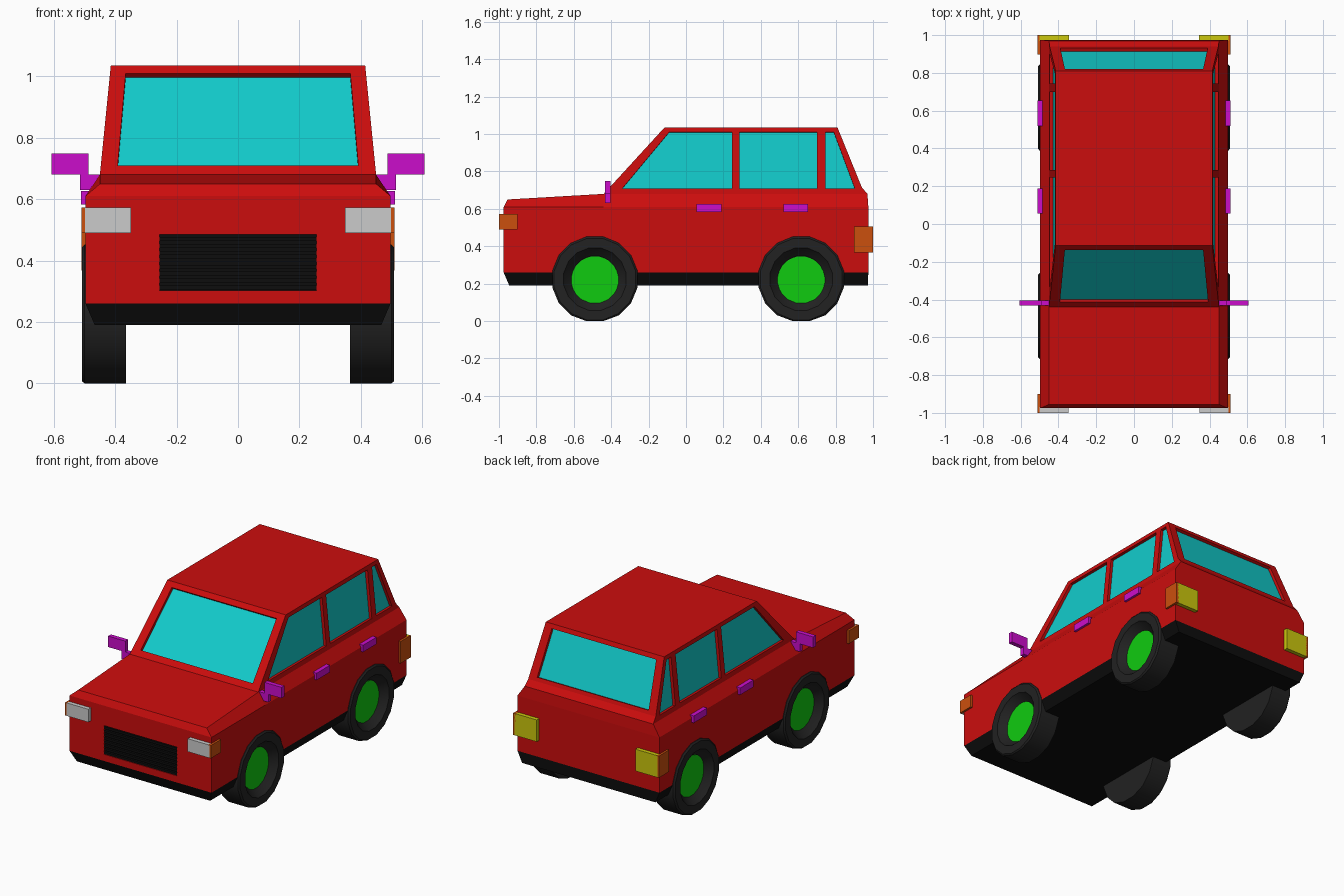
import bpy, bmesh, math
from mathutils import Vector

if "Cube" in bpy.data.objects:
    bpy.data.objects.remove(bpy.data.objects["Cube"])


def material(name, *rgb):
    m = bpy.data.materials.new(name)
    m.diffuse_color = (*rgb, 1)
    m.use_nodes = True
    m.node_tree.nodes["Principled BSDF"].inputs["Base Color"].default_value = m.diffuse_color
    return m


RED = material("red_paint", .6, .004, .004)
BLACK = material("black_trim", .004, .004, .004)
RUBBER = material("rubber", .016, .016, .016)
GREEN = material("green_hub", .005, .6, .005)
GLASS = material("cyan_glass", .006, .6, .6)
PURPLE = material("purple_trim", .6, .004, .6)
ORANGE = material("orange_lens", .6, .08, .004)
YELLOW = material("yellow_lens", .6, .57, .004)
GREY = material("grey_lens", .7, .7, .7)


def loft(name, loops, mat, split=None):
    """Bridge loops of equal length and cap both ends."""
    bm = bmesh.new()
    rings = [[bm.verts.new(p) for p in loop] for loop in loops]
    n = len(rings[0])
    for a, b in zip(rings, rings[1:]):
        for i in range(n):
            j = (i + 1) % n
            bm.faces.new((a[i], a[j], b[j], b[i]))
    bm.faces.new(rings[0])
    top = bm.faces.new(rings[-1])
    if split:
        bmesh.utils.face_split(top, rings[-1][split[0]], rings[-1][split[1]])
    bmesh.ops.recalc_face_normals(bm, faces=bm.faces)
    mesh = bpy.data.meshes.new(name)
    bm.to_mesh(mesh)
    bm.free()
    mesh.materials.append(mat)
    ob = bpy.data.objects.new(name, mesh)
    bpy.context.collection.objects.link(ob)
    return ob


def box(name, x, y, z, mat):
    return loft(name, [[(x[0], y[0], h), (x[1], y[0], h), (x[1], y[1], h), (x[0], y[1], h)] for h in z], mat)


def cut(target, cutter):
    cutter.hide_render = True
    cutter.hide_set(True)
    mod = target.modifiers.new("recess", 'BOOLEAN')
    mod.operation = 'DIFFERENCE'
    mod.solver = 'EXACT'
    mod.object = cutter


def level(w, y0, y1, zf, zm, zr):
    side = [(w, y0, zf), (w, -.44, zm), (w, y1, zr)]
    return side + [(-x, y, z) for x, y, z in reversed(side)]


# Lower body: black sill, red sides, chamfered shoulder and sloping hood
sill = loft("sill", [level(.467, -.945, .972, .19, .19, .19),
                     level(.497, -.975, .975, .26, .26, .26)], BLACK)
body = loft("body", [level(.497, -.975, .975, .26, .26, .26),
                     level(.497, -.975, .975, .61, .61, .61),
                     level(.45, -.955, .97, .65, .68, .68)], RED, split=(1, 4))


# Cabin: side profile whose half width narrows with height
def half_width(z):
    return .45 - (z - .68) * .1


profile = [(-.44, .68), (-.115, 1.035), (.81, 1.035), (.94, .715), (.97, .68)]
cabin = loft("cabin", [[(s * half_width(z), y, z) for y, z in profile] for s in (-1, 1)], RED)


# Windows: recess cut into the cabin, with a pane set inside it
def window(name, pts, out):
    pts = [Vector(p) for p in pts]
    n = (pts[1] - pts[0]).cross(pts[2] - pts[0]).normalized()
    if n.dot(Vector(out)) < 0:
        n = -n
    cut(cabin, loft(name + "_cutter", [[p + n * d for p in pts] for d in (.02, -.025)], RED))
    loft(name, [[p + n * d for p in pts] for d in (-.018, -.035)], GLASS)


def screen_y(z):
    return -.44 + (z - .68) * .325 / .355


def rear_y(z):
    return .94 - (z - .715) * .13 / .32


for name, fy, z0, z1, w0, w1, out in (("windscreen", screen_y, .71, 1.009, .392, .366, (0, -1, 0)),
                                     ("rear_window", rear_y, .737, 1.009, .39, .366, (0, 1, 0))):
    window(name, [(-w0, fy(z0), z0), (w0, fy(z0), z0), (w1, fy(z1), z1), (-w1, fy(z1), z1)], out)

side_windows = {"front": (-.34, .245, .245, -.09),
                "middle": (.285, .70, .70, .285),
                "quarter": (.745, .902, .79, .745)}
for s, side in ((1, "right"), (-1, "left")):
    for name, ys in side_windows.items():
        window(f"{name}_window_{side}",
               [(s * half_width(z), y, z) for y, z in zip(ys, (.71, .71, 1.01, 1.01))], (s, 0, 0))

# Grille: recess with dark slats
cut(body, box("grille_cutter", (-.256, .256), (-1, -.955), (.302, .484), RED))
box("grille_back", (-.256, .256), (-.96, -.94), (.302, .484), BLACK)
for i in range(8):
    z = .304 + i * .0227
    box("grille_slat", (-.256, .256), (-.974, -.955), (z, z + .014), BLACK)


# Wheels: revolved tyre in a cut-out arch, with a deeply dished hub
def ring(x, r, s, cy, cz=.224, sides=16):
    angles = [2 * math.pi * (i + .5) / sides for i in range(sides)]
    return [(s * x, cy + r * math.sin(a), max(0, cz + r * math.cos(a))) for a in angles]


for s, side in ((1, "right"), (-1, "left")):
    for cy, end in ((-.487, "front"), (.616, "rear")):
        for part in (body, sill):
            cut(part, loft(f"{end}_arch_cutter_{side}", [ring(x, .21, s, cy) for x in (.38, .6)], RED))
        profile = [(.365, .232), (.5, .232), (.509, .222), (.509, .17), (.495, .16), (.463, .126)]
        tyre = loft(f"{end}_tyre_{side}", [ring(x, r, s, cy) for x, r in profile], RUBBER)
        bpy.ops.object.select_all(action='DESELECT')
        tyre.select_set(True)
        bpy.context.view_layer.objects.active = tyre
        bpy.ops.object.shade_smooth_by_angle(angle=math.radians(30))
        loft(f"{end}_hub_{side}", [ring(x, .127, s, cy, .22, 24) for x in (.44, .467)], GREEN)

    def xs(a, b):
        return sorted((s * a, s * b))

    # Lamps with side markers
    box(f"headlight_{side}", xs(.348, .499), (-1, -.97), (.49, .572), GREY)
    box(f"front_marker_{side}", xs(.49, .51), (-1, -.9), (.49, .572), ORANGE)
    box(f"tail_light_{side}", xs(.345, .499), (.97, 1), (.367, .505), YELLOW)
    box(f"rear_marker_{side}", xs(.49, .51), (.898, 1), (.367, .505), ORANGE)

    # Door handles
    for y in (.056, .52):
        box(f"door_handle_{side}", xs(.485, .512), (y, y + .133), (.583, .627), PURPLE)

    # Wing mirror on its bracket
    outline = [(.487, .749), (.607, .749), (.607, .68), (.515, .68),
               (.515, .63), (.475, .63), (.44, .68), (.487, .68)]
    loft(f"wing_mirror_{side}", [[(s * x, y, z) for x, z in outline] for y in (-.432, -.404)], PURPLE)
